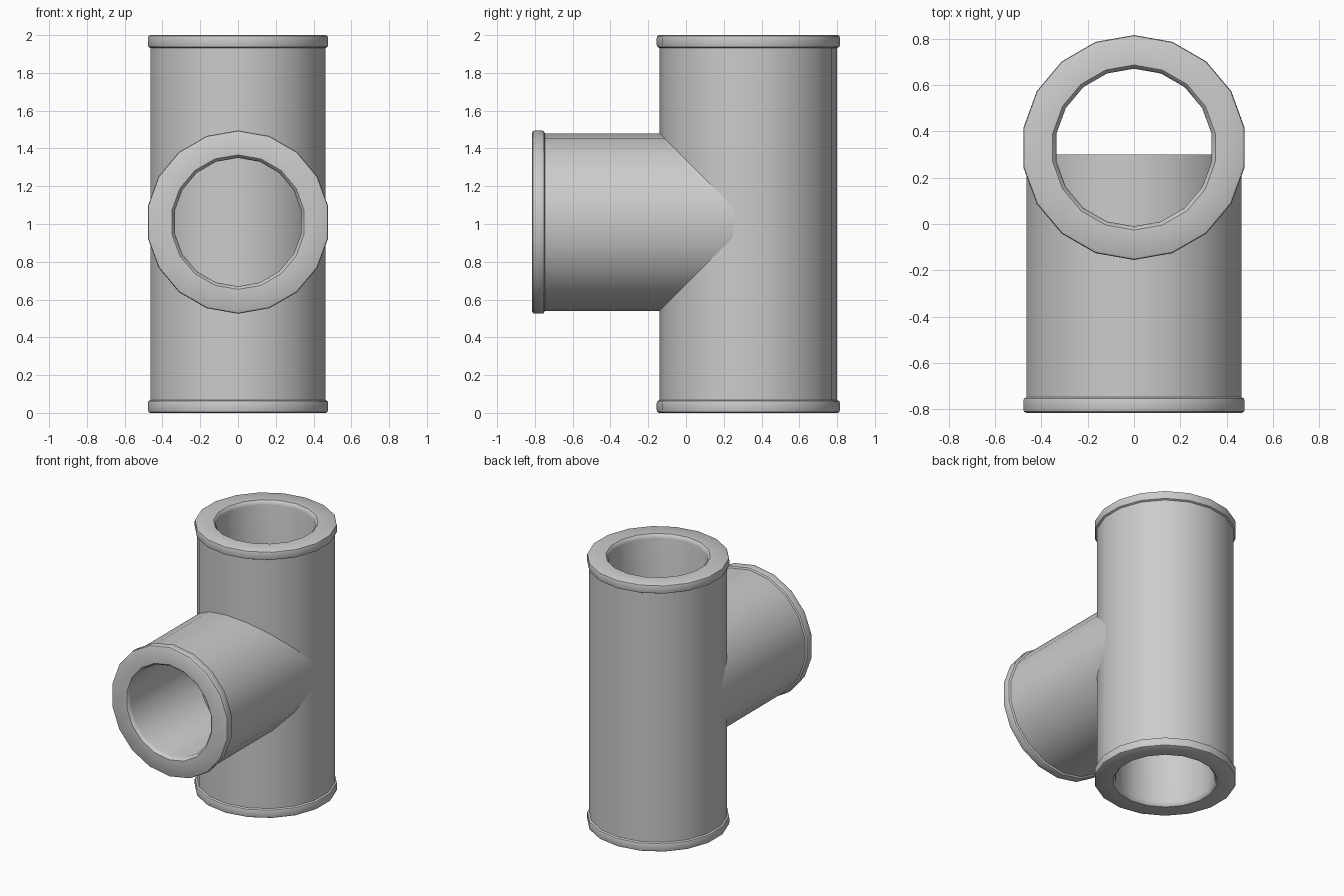
import bpy, bmesh, math
from mathutils import Matrix

if "Cube" in bpy.data.objects:
    bpy.data.objects.remove(bpy.data.objects["Cube"])

SIDES = 18
R_PIPE, R_RIM, R_BORE = 0.47, 0.485, 0.34

# Rounded collar, from the bore round the end face to the pipe wall: (radius, distance from end)
COLLAR = [(R_BORE, 0.03), (R_BORE + 0.004, 0.012), (R_BORE + 0.016, 0.0),
          (R_RIM - 0.012, 0.0), (R_RIM - 0.003, 0.005), (R_RIM, 0.015),
          (R_RIM, 0.052), (R_RIM - 0.003, 0.062), (R_PIPE, 0.068)]
PLAIN = [(R_BORE, 0.0), (R_PIPE, 0.0)]


def tube(name, length, far_end, matrix):
    """Hollow pipe along +z with a collar at z=0 and the given profile at the far end."""
    profile = COLLAR + [(r, length - d) for r, d in reversed(far_end)]
    bm = bmesh.new()
    rings = []
    for i in range(SIDES):
        a = 2 * math.pi * i / SIDES
        rings.append([bm.verts.new((r * math.sin(a), r * math.cos(a), z)) for r, z in profile])
    n = len(profile)
    for i in range(SIDES):
        p, q = rings[i], rings[(i + 1) % SIDES]
        for j in range(n):
            k = (j + 1) % n
            bm.faces.new((p[j], p[k], q[k], q[j]))
    bmesh.ops.recalc_face_normals(bm, faces=bm.faces)
    bm.transform(matrix)
    mesh = bpy.data.meshes.new(name)
    bm.to_mesh(mesh)
    bm.free()
    obj = bpy.data.objects.new(name, mesh)
    bpy.context.collection.objects.link(obj)
    bpy.ops.object.select_all(action='DESELECT')
    obj.select_set(True)
    bpy.context.view_layer.objects.active = obj
    bpy.ops.object.shade_smooth_by_angle(angle=math.radians(40))
    return obj


# Upright pipe with a collar at both ends
tube("main_pipe", 2.0, COLLAR, Matrix.Translation((0, 0.33, 0)))

# Side branch, pushed into the upright pipe
tube("branch_pipe", 1.115, PLAIN,
     Matrix.Translation((0, -0.815, 1.01)) @ Matrix.Rotation(math.radians(-90), 4, 'X'))
